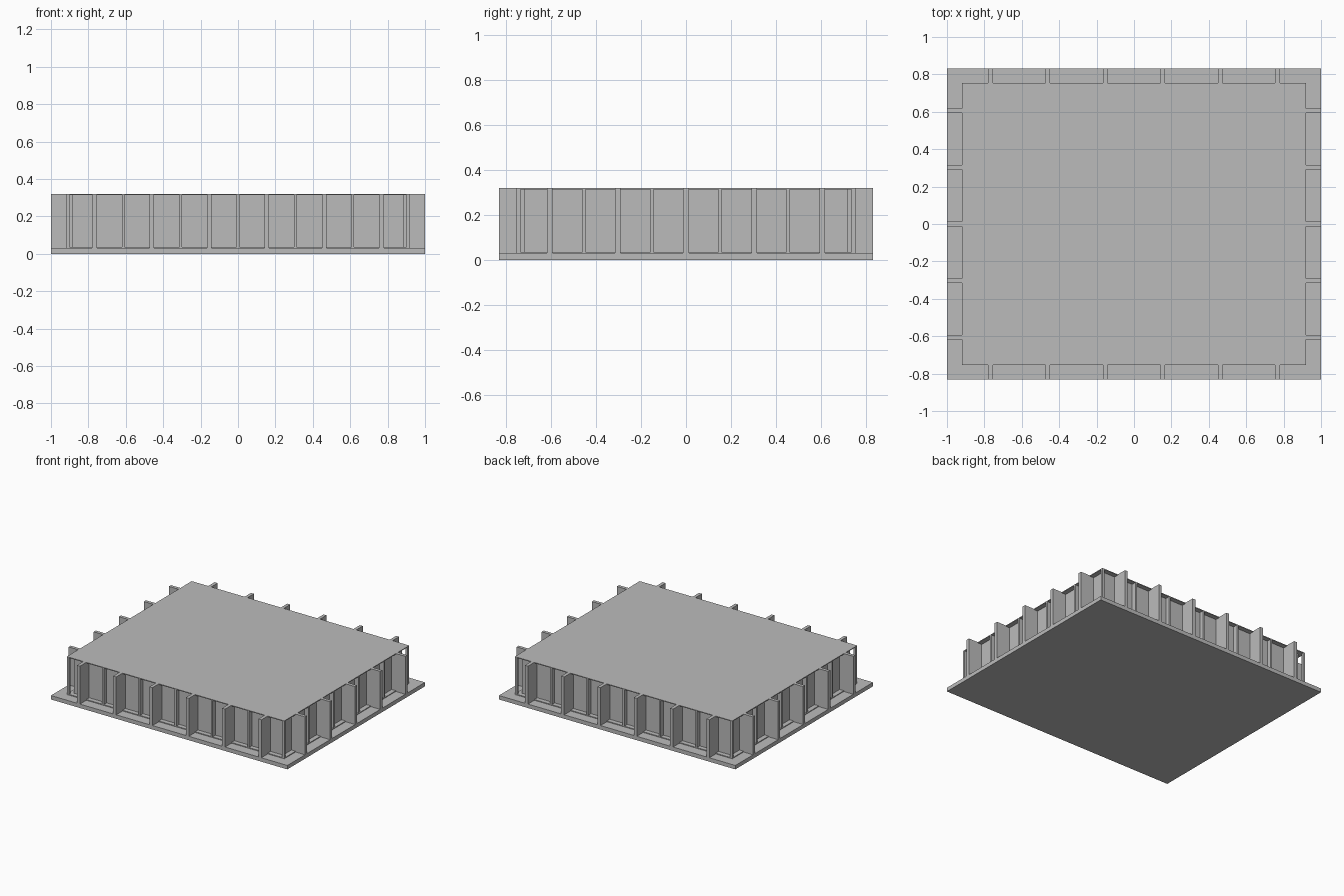
import bpy
import bmesh
from mathutils import Matrix, Vector

cube = bpy.data.objects.get("Cube")
if cube:
    bpy.data.objects.remove(cube)

grey = bpy.data.materials.new("light_grey")
grey.use_nodes = True
grey.diffuse_color = (0.5, 0.5, 0.5, 1)
grey.node_tree.nodes["Principled BSDF"].inputs["Base Color"].default_value = (0.5, 0.5, 0.5, 1)


def boxes(name, spans):
    """One object made of boxes, each given by its low and high corners."""
    bm = bmesh.new()
    for low, high in spans:
        low, high = Vector(low), Vector(high)
        size = Matrix.Diagonal((*(high - low), 1))
        bmesh.ops.create_cube(bm, size=1, matrix=Matrix.Translation((low + high) / 2) @ size)
    mesh = bpy.data.meshes.new(name)
    bm.to_mesh(mesh)
    bm.free()
    mesh.materials.append(grey)
    obj = bpy.data.objects.new(name, mesh)
    bpy.context.collection.objects.link(obj)
    return obj


X, Y = 0.92, 0.755        # wall half sizes
REACH = 0.077             # ledge beyond the wall
BASE, TOP = 0.03, 0.32
DEPTH = 0.035             # window recess
EDGE = 0.006              # roof and sill thickness

# Base slab, recessed core and thin roof
boxes("base_slab", [((-1, -0.832, 0), (1, 0.832, BASE))])
boxes("window_core", [((DEPTH - X, DEPTH - Y, BASE), (X - DEPTH, Y - DEPTH, TOP - EDGE))])
boxes("roof", [((-X, -Y, TOP - EDGE), (X, Y, TOP))])
boxes("sill", [((-X, -Y, BASE), (X, Y, BASE + EDGE))])

# Corner posts
post = 0.018
boxes("corner_posts", [
    ((min(sx * X, sx * (X - post)), min(sy * Y, sy * (Y - post)), BASE),
     (max(sx * X, sx * (X - post)), max(sy * Y, sy * (Y - post)), TOP - EDGE))
    for sx in (-1, 1) for sy in (-1, 1)])


def ribs(positions, half_width, inner, outer, top, along_x):
    """Upright plates on the two opposite walls."""
    spans = []
    for p in positions:
        for a, b in ((-outer, -inner), (inner, outer)):
            low, high = (p - half_width, a), (p + half_width, b)
            if not along_x:
                low, high = low[::-1], high[::-1]
            spans.append(((*low, BASE), (*high, top)))
    return spans


# Projecting fins, with a slim mullion midway between neighbours
pitch_x, pitch_y = 0.307, 0.303
fins_x = [(i - 2.5) * pitch_x for i in range(6)]
fins_y = [(i - 2) * pitch_y for i in range(5)]
mull_x = [(i - 2) * pitch_x for i in range(5)]
mull_y = [(i - 1.5) * pitch_y for i in range(4)]
fin, mull = 0.0125, 0.007
boxes("front_back_fins", ribs(fins_x, fin, Y - DEPTH, Y + REACH, TOP, True))
boxes("side_fins", ribs(fins_y, fin, X - DEPTH, X + REACH + 0.003, TOP, False))
boxes("front_back_mullions", ribs(mull_x, mull, Y - DEPTH, Y, TOP - EDGE, True))
boxes("side_mullions", ribs(mull_y, mull, X - DEPTH, X, TOP - EDGE, False))
